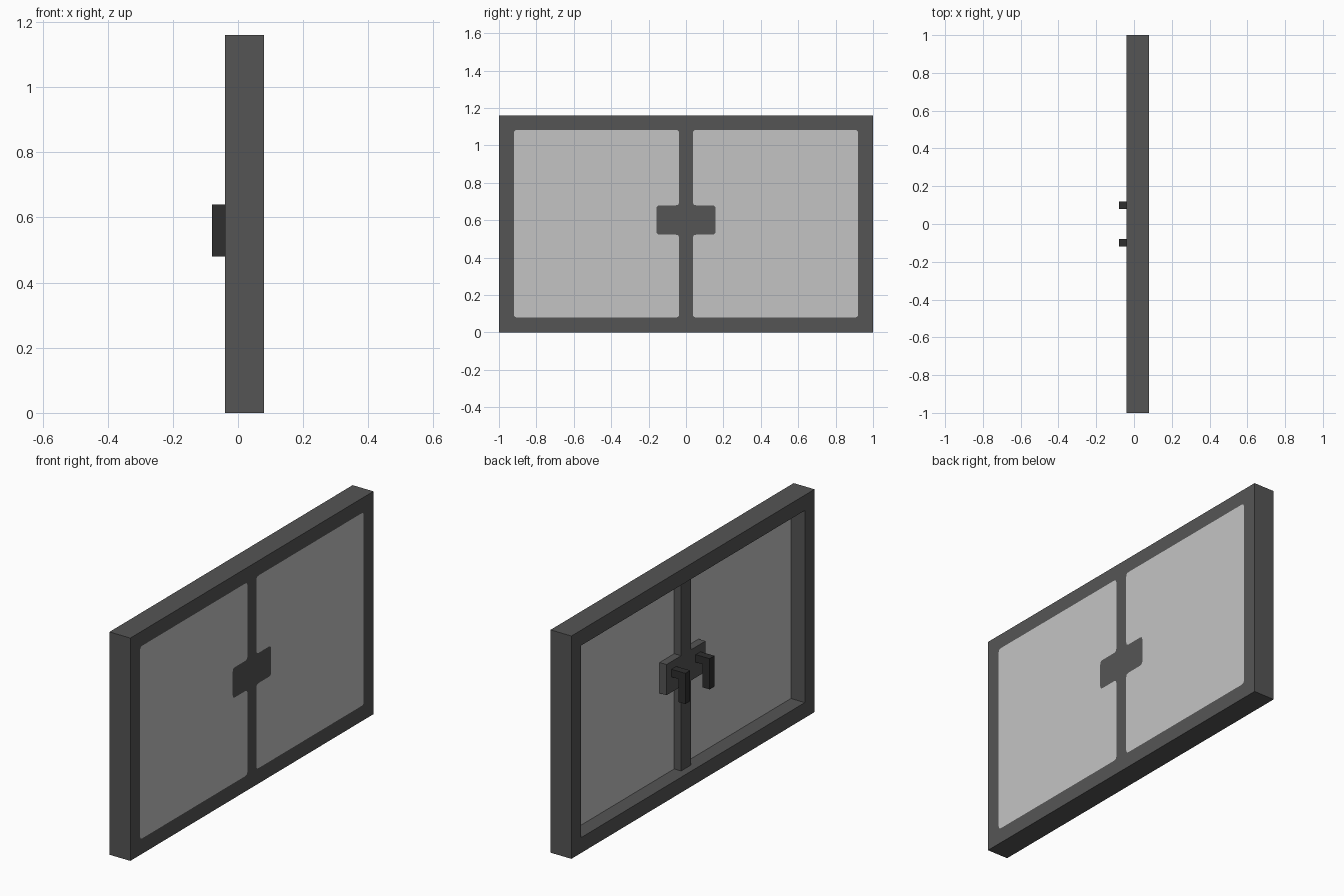
import bpy, bmesh
from mathutils import Matrix, Vector

cube = bpy.data.objects.get("Cube")
if cube:
    bpy.data.objects.remove(cube, do_unlink=True)


def material(name, srgb):
    v = ((srgb / 255 + 0.055) / 1.055) ** 2.4
    m = bpy.data.materials.new(name)
    m.use_nodes = True
    m.diffuse_color = (v, v, v, 1)
    m.node_tree.nodes["Principled BSDF"].inputs["Base Color"].default_value = (v, v, v, 1)
    return m


FRAME = material("dark grey frame", 0x55)
GLASS = material("pale grey glass", 0xC4)
HANDLE = material("near black handle", 0x2E)


def add_mesh(name, bm, mat):
    bmesh.ops.recalc_face_normals(bm, faces=bm.faces)
    me = bpy.data.meshes.new(name)
    bm.to_mesh(me)
    bm.free()
    me.materials.append(mat)
    ob = bpy.data.objects.new(name, me)
    bpy.context.collection.objects.link(ob)
    return ob


def add_box(bm, lo, hi):
    lo, hi = Vector(lo), Vector(hi)
    mat = Matrix.Translation((lo + hi) / 2) @ Matrix.Diagonal((*(hi - lo), 1))
    bmesh.ops.create_cube(bm, size=1, matrix=mat)


def box(name, lo, hi, mat):
    bm = bmesh.new()
    add_box(bm, lo, hi)
    return add_mesh(name, bm, mat)


def prism(name, loops, x0, x1, mat):
    """Extrude (y, z) outlines along x; loops inside the first become holes."""
    cu = bpy.data.curves.new(name + " outline", 'CURVE')
    cu.dimensions = '2D'
    cu.fill_mode = 'BOTH'
    cu.extrude = (x1 - x0) / 2
    for loop in loops:
        sp = cu.splines.new('POLY')
        sp.points.add(len(loop) - 1)
        for p, (y, z) in zip(sp.points, loop):
            p.co = (y, z, 0, 1)
        sp.use_cyclic_u = True
    tmp = bpy.data.objects.new(name + " outline", cu)
    bpy.context.collection.objects.link(tmp)
    dg = bpy.context.evaluated_depsgraph_get()
    me = bpy.data.meshes.new_from_object(tmp.evaluated_get(dg))
    bm = bmesh.new()
    bm.from_mesh(me)
    bpy.data.objects.remove(tmp, do_unlink=True)
    bpy.data.curves.remove(cu)
    bpy.data.meshes.remove(me)
    for v in bm.verts:
        y, z, x = v.co
        v.co = (x + (x0 + x1) / 2, y, z)
    bmesh.ops.remove_doubles(bm, verts=bm.verts, dist=1e-5)
    for f in bm.faces:
        f.material_index = 0
        f.smooth = False
    return add_mesh(name, bm, mat)


def rect(y0, z0, y1, z1):
    return [(y0, z0), (y1, z0), (y1, z1), (y0, z1)]


def rounded(points, r=0.018, steps=3):
    out = []
    for i, p in enumerate(points):
        p, a, b = Vector(p), Vector(points[i - 1]), Vector(points[(i + 1) % len(points)])
        s, e = p + (a - p).normalized() * r, p + (b - p).normalized() * r
        for k in range(steps + 1):
            t = k / steps
            out.append(tuple(s * (1 - t) ** 2 + p * 2 * t * (1 - t) + e * t * t))
    return out


H = 1.16
SKIN = 0.072            # back of the thin flush outer face
outer = rect(-1, 0, 1, H)

# Deep surrounding frame
prism("frame", [outer, rect(-0.92, 0.08, 0.92, 1.08)], -0.04, SKIN, FRAME)

# Glass sheet at the bottom of the recess
box("glass_sheet", (0.04, -0.92, 0.08), (SKIN, 0.92, 1.08), GLASS)

# Flush outer face: dark surround with two notched glass panes
pane = rounded([(0.037, 0.08), (0.92, 0.08), (0.92, 1.083), (0.037, 1.083),
                (0.037, 0.68), (0.158, 0.68), (0.158, 0.523), (0.037, 0.523)])
mirrored = [(-y, z) for y, z in reversed(pane)]
prism("outer_face", [outer, pane, mirrored], SKIN, 0.08, FRAME)
prism("left_pane", [pane], SKIN, 0.08, GLASS)
prism("right_pane", [mirrored], SKIN, 0.08, GLASS)

# Centre post and latch plate as one cross-shaped piece
half = [(0.04, 0.08), (0.04, 0.52), (0.16, 0.52), (0.16, 0.68), (0.04, 0.68), (0.04, 1.08)]
prism("centre_post", [half + [(-y, z) for y, z in reversed(half)]], 0.0, 0.04, FRAME)

# Two hooked handles
for name, y in (("handle_back", 0.08), ("handle_front", -0.12)):
    bm = bmesh.new()
    add_box(bm, (-0.04, y, 0.60), (0.0, y + 0.04, 0.64))
    add_box(bm, (-0.08, y, 0.48), (-0.04, y + 0.04, 0.64))
    add_mesh(name, bm, HANDLE)
